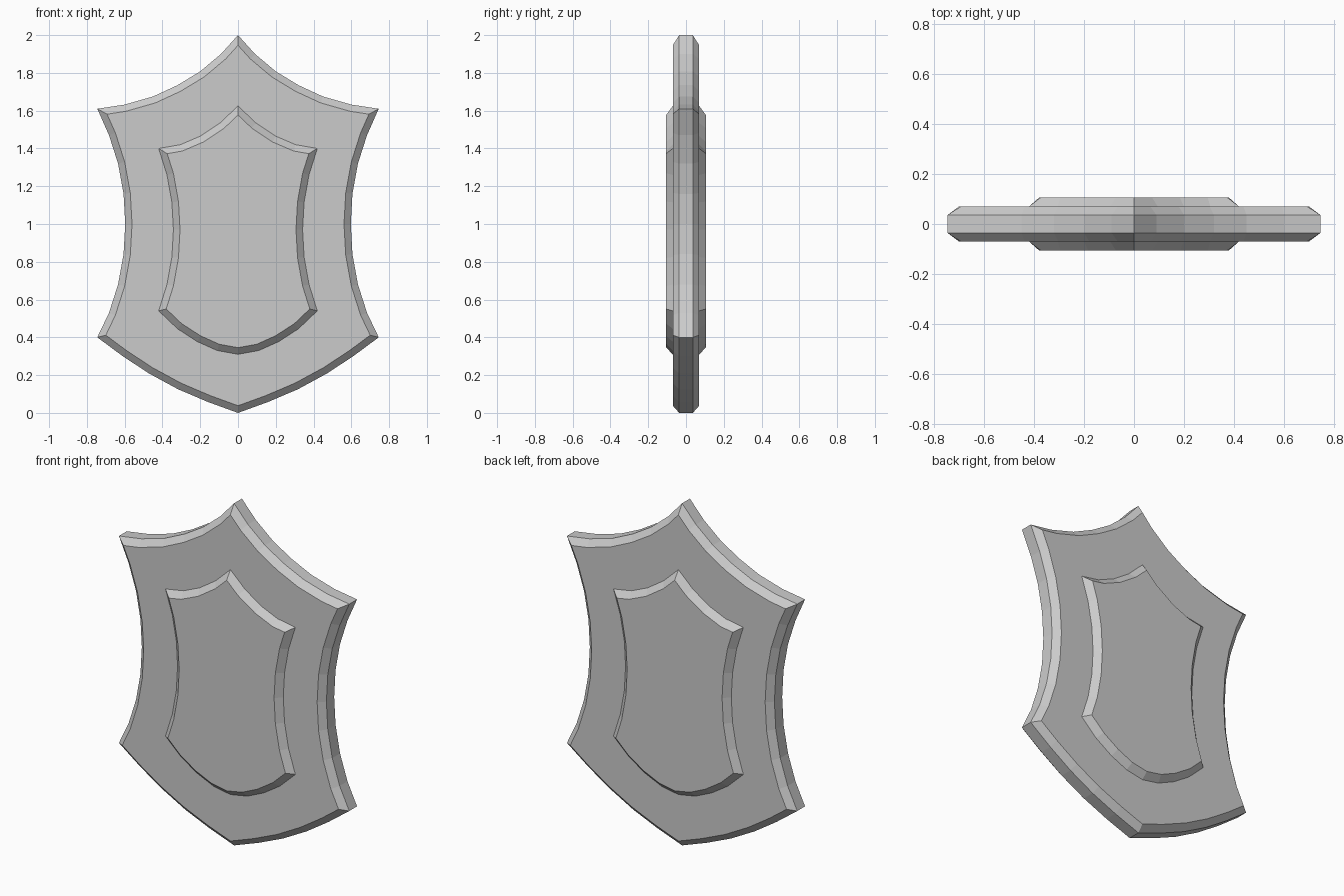
import bpy
from mathutils import Vector

if "Cube" in bpy.data.objects:
    bpy.data.objects.remove(bpy.data.objects["Cube"])


def outline(half):
    """Close a right-half profile (top centre to bottom centre) by mirroring in x."""
    return [Vector(p) for p in half] + [Vector((-x, z)) for x, z in half[-2:0:-1]]


def inset(pts, d):
    """Mitred inset of a clockwise outline."""
    out = []
    for i, p in enumerate(pts):
        a = (p - pts[i - 1]).normalized()
        b = (pts[(i + 1) % len(pts)] - p).normalized()
        na, nb = Vector((a.y, -a.x)), Vector((b.y, -b.x))
        out.append(p + (na + nb) * d / (1 + na.dot(nb)))
    return out


def loft(name, rings, cap_start=True):
    """Skin matching outlines given as (y, points), front cap last."""
    n = len(rings[0][1])
    verts = [(p.x, y, p.y) for y, pts in rings for p in pts]
    faces = []
    for r in range(len(rings) - 1):
        for i in range(n):
            j = (i + 1) % n
            faces.append((r * n + i, r * n + j, (r + 1) * n + j, (r + 1) * n + i))
    faces.append(tuple(range(len(verts) - n, len(verts))))
    if cap_start:
        faces.append(tuple(reversed(range(n))))
    mesh = bpy.data.meshes.new(name)
    mesh.from_pydata(verts, [], faces)
    mesh.flip_normals()
    mesh.update()
    obj = bpy.data.objects.new(name, mesh)
    bpy.context.collection.objects.link(obj)
    return obj


# Right-half profiles, top point round to bottom point
body = outline([(0, 2), (0.09, 1.9), (0.2, 1.808), (0.32, 1.735), (0.45, 1.675),
                (0.6, 1.632), (0.745, 1.61), (0.683, 1.47), (0.635, 1.32),
                (0.606, 1.16), (0.597, 1.0), (0.606, 0.84), (0.635, 0.68),
                (0.683, 0.53), (0.745, 0.4), (0.61, 0.3), (0.47, 0.208),
                (0.317, 0.125), (0.16, 0.058), (0, 0)])
panel = outline([(0, 1.625), (0.095, 1.535), (0.2, 1.465), (0.305, 1.42), (0.42, 1.4),
                 (0.376, 1.26), (0.35, 1.115), (0.342, 0.97), (0.35, 0.825),
                 (0.376, 0.68), (0.42, 0.54), (0.32, 0.445), (0.215, 0.377),
                 (0.11, 0.33), (0, 0.31)])

# Main slab with chamfered rims on both faces
body_in = inset(body, 0.036)
# Order the rings back to front and orient faces outward
shield = loft("shield_body", [(0.07, body_in), (0.036, body), (-0.036, body), (-0.07, body_in)])

# Raised chamfered panel, mirrored to the back
raised = loft("raised_panel", [(-0.07, panel), (-0.105, inset(panel, 0.035))], cap_start=False)
mirror = raised.modifiers.new("Mirror", 'MIRROR')
mirror.use_axis = (False, True, False)
mirror.use_mirror_merge = False

# Consistent outward normals: the front cap must face -y
for obj in (shield, raised):
    front = min(obj.data.polygons, key=lambda f: f.center.y)
    if front.normal.y > 0:
        obj.data.flip_normals()
